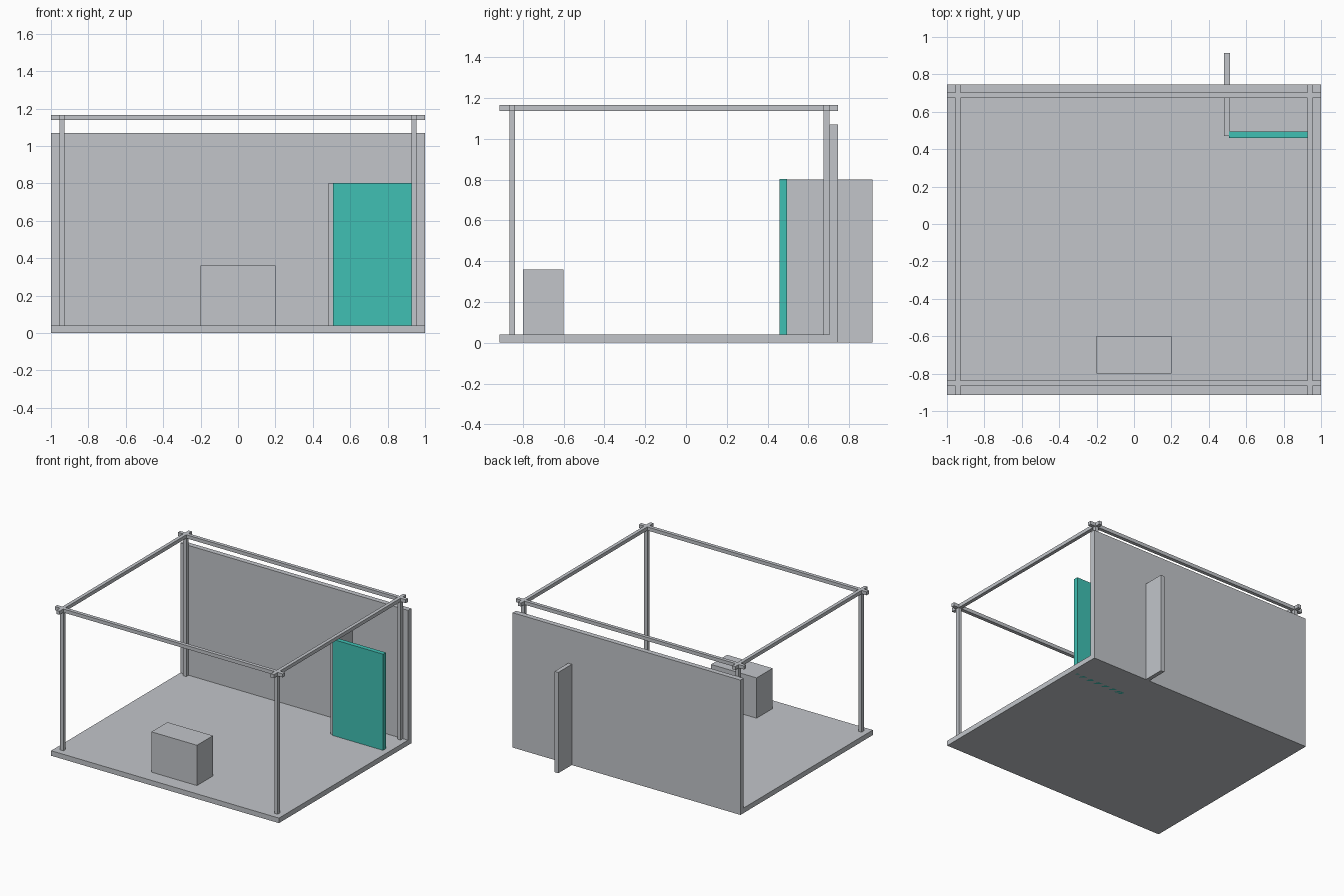
import bpy

if "Cube" in bpy.data.objects:
    bpy.data.objects.remove(bpy.data.objects["Cube"])


def material(name, rgb):
    m = bpy.data.materials.new(name)
    m.diffuse_color = (*rgb, 1)
    m.use_nodes = True
    m.node_tree.nodes["Principled BSDF"].inputs["Base Color"].default_value = m.diffuse_color
    return m


GREY = material("light grey", (0.54, 0.56, 0.59))
TEAL = material("teal", (0.051, 0.527, 0.456))


def box(name, x, y, z, mat=GREY):
    """Box spanning the (min, max) ranges x, y and z."""
    spans = (x, y, z)
    bpy.ops.mesh.primitive_cube_add(size=1, location=[(a + b) / 2 for a, b in spans])
    ob = bpy.context.object
    ob.name = name
    ob.scale = [b - a for a, b in spans]
    bpy.ops.object.transform_apply(location=False, rotation=False, scale=True)
    ob.data.materials.append(mat)
    return ob


# Floor slab and back wall
FRONT, BACK, WALL = -0.915, 0.745, 0.704
box("floor", (-1, 1), (FRONT, WALL), (0, 0.04))
box("back_wall", (-1, 1), (WALL, BACK), (0, 1.07))

# Posts and the open roof frame, with beams crossing at the corners
columns = {"left": (-0.955, -0.927), "right": (0.927, 0.955)}
rows = {"front": (-0.867, -0.838), "back": (0.675, 0.703)}
BEAM = (1.138, 1.166)
for side, x in columns.items():
    box(f"{side}_beam", x, (FRONT, BACK), BEAM)
    for end, y in rows.items():
        box(f"{end}_{side}_post", x, y, (0.04, BEAM[0]))
for end, y in rows.items():
    box(f"{end}_beam", (-1, 1), y, BEAM)

# Partition passing through the wall, and the coloured panel beside it
box("partition", (0.481, 0.513), (0.47, 0.915), (0, 0.80))
box("coloured_panel", (0.508, 0.952), (0.459, 0.495), (0, 0.803), TEAL)

# Counter near the front edge
box("counter", (-0.2, 0.2), (-0.8, -0.6), (0.04, 0.36))
